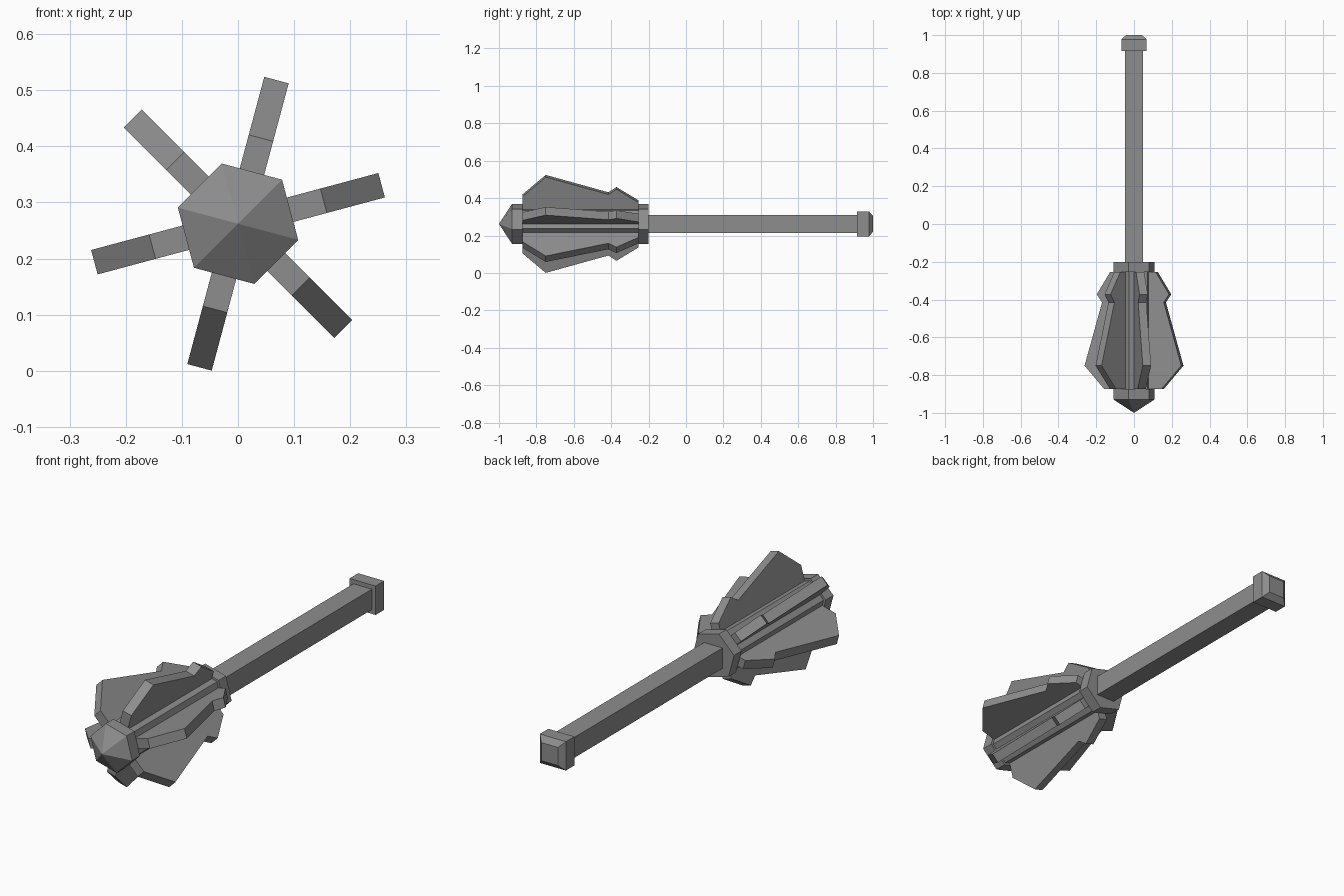
import bpy, bmesh
from math import cos, sin, pi, radians, sqrt
from mathutils import Vector, Matrix

if "Cube" in bpy.data.objects:
    bpy.data.objects.remove(bpy.data.objects["Cube"], do_unlink=True)

AXIS_Z = 0.262
metal = bpy.data.materials.new("grey metal")
metal.use_nodes = True
colour = (0.27, 0.27, 0.27, 1)
metal.diffuse_color = colour
next(n for n in metal.node_tree.nodes if n.type == "BSDF_PRINCIPLED").inputs["Base Color"].default_value = colour


def finish(name, bm):
    bmesh.ops.recalc_face_normals(bm, faces=bm.faces)
    mesh = bpy.data.meshes.new(name)
    bm.to_mesh(mesh)
    bm.free()
    mesh.materials.append(metal)
    obj = bpy.data.objects.new(name, mesh)
    obj.location.z = AXIS_Z
    bpy.context.collection.objects.link(obj)
    return obj


def loft(name, sides, turn, stations):
    """Skin regular polygons (y, radius) along the y axis; radius 0 makes a point."""
    bm = bmesh.new()
    rings = []
    for y, r in stations:
        angles = [radians(turn) + 2 * pi * i / sides for i in range(sides)]
        rings.append([bm.verts.new((r * cos(a), y, r * sin(a))) for a in angles])
    for a, b in zip(rings, rings[1:]):
        for i in range(sides):
            j = (i + 1) % sides
            bm.faces.new((a[i], a[j], b[j], b[i]))
    bm.faces.new(rings[0])
    bm.faces.new(rings[-1])
    bmesh.ops.remove_doubles(bm, verts=bm.verts, dist=1e-5)
    return finish(name, bm)


# Square handle and pommel
loft("handle", 4, 45, [(-0.21, 0.0475 * sqrt(2)), (0.93, 0.0475 * sqrt(2))])
loft("pommel", 4, 45, [(0.915, 0.067 * sqrt(2)), (0.978, 0.067 * sqrt(2)), (1.0, 0.042 * sqrt(2))])

# Hexagonal head core, collars and pointed tip
HEX = 0.111
loft("head_core", 6, 45, [(-0.88, 0.1), (-0.24, 0.1)])
loft("rear_collar", 6, 45, [(-0.255, HEX), (-0.2, HEX)])
tip = bmesh.new()
ring_front = []
ring_back = []
for i in range(6):
    a = radians(45 + 60 * i)
    x, z = HEX * cos(a), HEX * sin(a)
    ring_front.append(tip.verts.new((x, -0.93, z)))
    ring_back.append(tip.verts.new((x, -0.873, z)))
point = tip.verts.new((0, -1, 0))
for i in range(6):
    j = (i + 1) % 6
    tip.faces.new((ring_front[i], ring_front[j], ring_back[j], ring_back[i]))
    tip.faces.new((ring_front[i], ring_front[j], point))
tip.faces.new(ring_back)
finish("front_collar_and_tip", tip)

# Six flanges: a (y, radius) outline given thickness, repeated around the head
outline = [(-0.873, 0.06), (-0.873, 0.158), (-0.75, 0.265), (-0.415, 0.169),
           (-0.372, 0.198), (-0.255, 0.125), (-0.255, 0.06)]
THICK = 0.045
for k in range(6):
    bm = bmesh.new()
    face = bm.faces.new([bm.verts.new((r, y, -THICK / 2)) for y, r in outline])
    ext = bmesh.ops.extrude_face_region(bm, geom=[face])
    moved = [v for v in ext["geom"] if isinstance(v, bmesh.types.BMVert)]
    bmesh.ops.translate(bm, verts=moved, vec=Vector((0, 0, THICK)))
    bm.transform(Matrix.Rotation(-radians(15 + 60 * k), 4, "Y"))
    finish("flange_%d" % (k + 1), bm)
